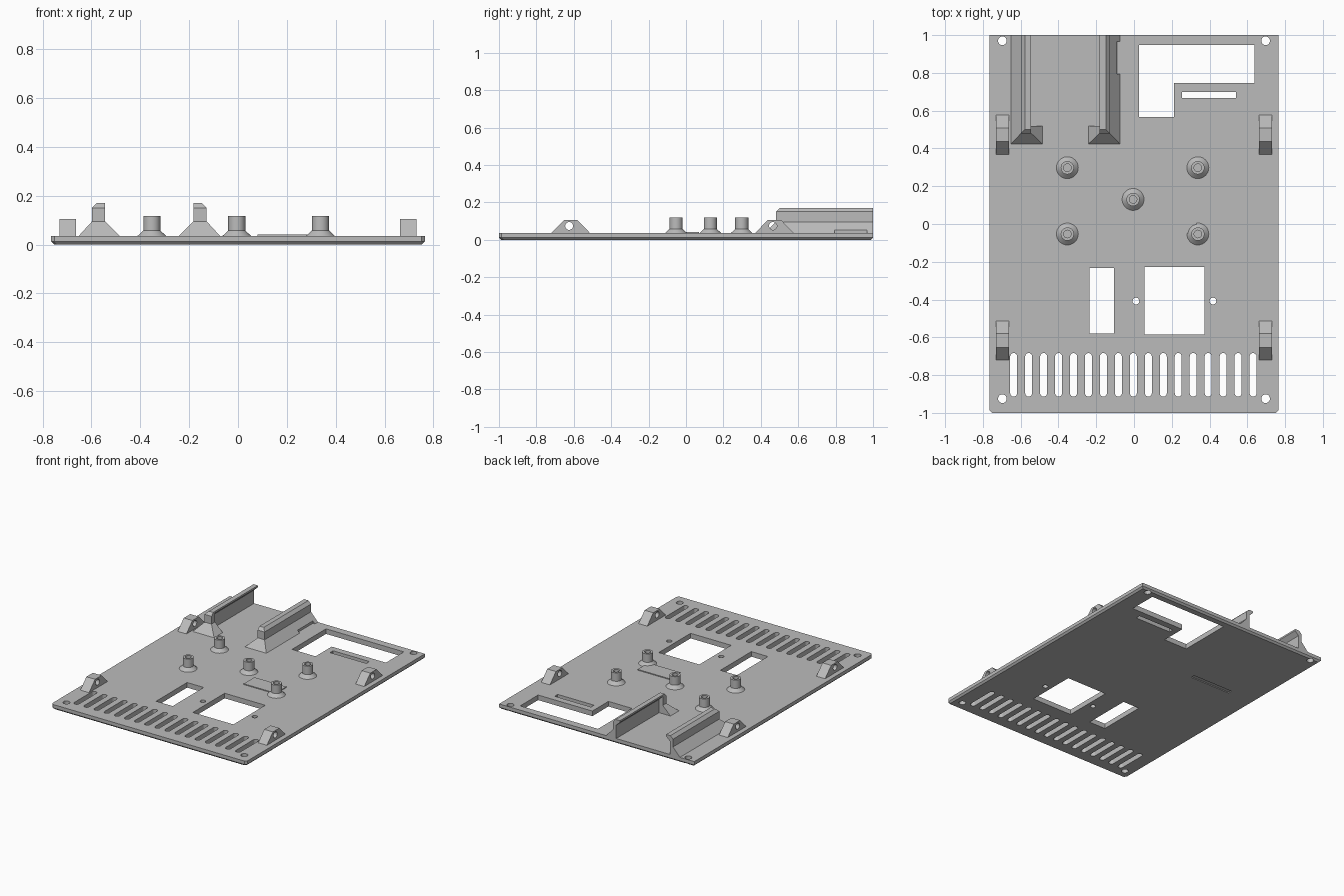
import bpy
import bmesh
import math
from mathutils import Vector

if "Cube" in bpy.data.objects:
    bpy.data.objects.remove(bpy.data.objects["Cube"], do_unlink=True)

TOP = 0.036  # top surface of the base plate

grey = bpy.data.materials.new("grey plastic")
grey.use_nodes = True
colour = (0.5, 0.5, 0.5, 1)
grey.diffuse_color = colour
grey.node_tree.nodes["Principled BSDF"].inputs["Base Color"].default_value = colour


def finish(name, bm):
    bmesh.ops.recalc_face_normals(bm, faces=bm.faces[:])
    mesh = bpy.data.meshes.new(name)
    bm.to_mesh(mesh)
    bm.free()
    mesh.materials.append(grey)
    obj = bpy.data.objects.new(name, mesh)
    bpy.context.collection.objects.link(obj)
    return obj


def add_prism(bm, outline, vector):
    """Extrude a closed outline of 3D points along a vector."""
    face = bm.faces.new([bm.verts.new(p) for p in outline])
    moved = bmesh.ops.extrude_face_region(bm, geom=[face], use_keep_orig=True)["geom"]
    bmesh.ops.translate(bm, vec=Vector(vector),
                        verts=[v for v in moved if isinstance(v, bmesh.types.BMVert)])


def prism(name, outline, vector):
    bm = bmesh.new()
    add_prism(bm, outline, vector)
    return finish(name, bm)


def add_hull(bm, points):
    verts = [bm.verts.new(p) for p in points]
    bmesh.ops.convex_hull(bm, input=verts)


def rect(x0, x1, y0, y1):
    return [(x0, y0), (x1, y0), (x1, y1), (x0, y1)]


def circle(x, y, r, n=20):
    return [(x + r * math.cos(2 * math.pi * i / n), y + r * math.sin(2 * math.pi * i / n))
            for i in range(n)]


def slot(x, y0, y1, r, n=8):
    """Upright slot with round ends."""
    arc = [math.pi * i / n for i in range(n + 1)]
    return ([(x + r * math.cos(a), y1 - r + r * math.sin(a)) for a in arc] +
            [(x - r * math.cos(a), y0 + r - r * math.sin(a)) for a in arc])


def cut(obj, cutter):
    cutter.hide_render = True
    mod = obj.modifiers.new("cut", "BOOLEAN")
    mod.operation = "DIFFERENCE"
    mod.solver = "EXACT"
    mod.object = cutter
    bpy.context.view_layer.update()
    graph = bpy.context.evaluated_depsgraph_get()
    obj_mesh = bpy.data.meshes.new_from_object(obj.evaluated_get(graph))
    obj.modifiers.clear()
    obj.data = obj_mesh
    bpy.data.objects.remove(cutter, do_unlink=True)


# Base plate with chamfered lower edge and clipped front corners
def plate_outline(inset, z):
    x, y, c = 0.765 - inset, 1 - inset, 0.014
    return [(-x, y, z), (-x, c - y, z), (c - x, -y, z),
            (x - c, -y, z), (x, c - y, z), (x, y, z)]


bm = bmesh.new()
add_hull(bm, plate_outline(0.012, 0) + plate_outline(0, 0.012) + plate_outline(0, TOP))
bmesh.ops.dissolve_limit(bm, angle_limit=0.01, verts=bm.verts[:], edges=bm.edges[:])
base_plate = finish("base_plate", bm)

# Openings through the plate
openings = [
    [(0.027, 0.566), (0.212, 0.566), (0.212, 0.746),
     (0.637, 0.746), (0.637, 0.947), (0.027, 0.947)],
    rect(0.255, 0.54, 0.666, 0.7),
    rect(-0.236, -0.106, -0.58, -0.233),
    rect(0.055, 0.373, -0.584, -0.228),
    circle(0.01, -0.408, 0.018),
    circle(0.418, -0.408, 0.018),
]
openings += [circle(s * 0.697, y, 0.023) for s in (-1, 1) for y in (-0.925, 0.97)]
openings += [slot(-0.637 + 0.0792 * i, -0.914, -0.683, 0.0185) for i in range(17)]
bm = bmesh.new()
for outline in openings:
    add_prism(bm, [(x, y, -0.1) for x, y in outline], (0, 0, 0.3))
# shallow groove on the underside
add_prism(bm, [(x, y, -0.1) for x, y in rect(-0.56, -0.24, 0.3, 0.33)], (0, 0, 0.106))
cut(base_plate, finish("opening_cutter", bm))

# Low raised pad between the standoffs
prism("raised_pad", [(x, y, TOP - 0.004) for x, y in rect(0.08, 0.33, -0.05, 0.07)],
      (0, 0, 0.01))

# Hollow standoffs, turned from one profile
profile = [(0.058, TOP - 0.002), (0.058, TOP), (0.035, 0.058), (0.035, 0.118),
           (0.02, 0.118), (0.02, 0.045), (0, 0.045)]
spots = [(x, y) for x in (-0.353, 0.338) for y in (-0.053, 0.298)] + [(-0.005, 0.13)]
for i, (x, y) in enumerate(spots):
    bm = bmesh.new()
    verts = [bm.verts.new((r, 0, z)) for r, z in profile]
    edges = [bm.edges.new(pair) for pair in zip(verts, verts[1:])]
    bmesh.ops.spin(bm, geom=verts + edges, cent=(0, 0, 0), axis=(0, 0, 1),
                   angle=2 * math.pi, steps=32, use_merge=True)
    bmesh.ops.remove_doubles(bm, verts=bm.verts[:], dist=0.0001)
    standoff = finish(f"standoff_{i + 1}", bm)
    standoff.location = (x, y, 0)
    bpy.ops.object.select_all(action="DESELECT")
    standoff.select_set(True)
    bpy.context.view_layer.objects.active = standoff
    bpy.ops.object.shade_smooth_by_angle(angle=math.radians(30))

# Side brackets with a screw hole
for side, s in (("left", 1), ("right", -1)):
    for end, y in (("front", -0.617), ("rear", 0.473)):
        x = s * 0.697 - 0.034
        shape = [(-0.104, TOP - 0.002), (0.104, TOP - 0.002), (0.104, TOP),
                 (0.036, 0.105), (-0.036, 0.105), (-0.104, TOP)]
        bracket = prism(f"{end}_{side}_bracket", [(x, y + a, z) for a, z in shape],
                        (0.068, 0, 0))
        hole = [(x - 0.05, a, z) for a, z in circle(y - 0.008, 0.074, 0.021)]
        cut(bracket, prism("screw_hole_cutter", hole, (0.2, 0, 0)))

# Card rails: overhanging lip on the inside, sloped foot on the outside.
# Offsets u run outward from the middle of the channel.
MID = -0.363
LOW = TOP - 0.002
section = [(0.21, LOW), (0.289, LOW), (0.289, TOP), (0.235, 0.095), (0.235, 0.15),
           (0.215, 0.17), (0.181, 0.17), (0.181, 0.158), (0.21, 0.13)]
for side, s in (("left", 1), ("right", -1)):
    rail = prism(f"{side}_rail", [(MID + s * u, 0.515, z) for u, z in section],
                 (0, 0.485, 0))
    if side == "left":
        # clearance notch in the foot next to the large opening
        notch = [(x, y, TOP) for x, y in rect(-0.09, 0, 0.795, 0.967)]
        cut(rail, prism("notch_cutter", notch, (0, 0, 0.1)))

    # End stop: tapered foot and a column closing the channel
    bm = bmesh.new()
    add_hull(bm, [(MID + s * u, y, z) for u, y, z in (
        (0.121, 0.423, TOP), (0.289, 0.423, TOP), (0.121, 0.52, TOP), (0.289, 0.52, TOP),
        (0.181, 0.48, 0.095), (0.235, 0.48, 0.095),
        (0.181, 0.52, 0.095), (0.235, 0.52, 0.095))])
    add_hull(bm, [(MID + s * u, y, z) for u, y, z in (
        (0.181, 0.48, 0.09), (0.235, 0.48, 0.09), (0.181, 0.52, 0.09), (0.235, 0.52, 0.09),
        (0.181, 0.48, 0.15), (0.235, 0.48, 0.15), (0.235, 0.52, 0.15),
        (0.181, 0.5, 0.17), (0.215, 0.5, 0.17), (0.181, 0.52, 0.17), (0.215, 0.52, 0.17))])
    finish(f"{side}_rail_end_stop", bm)
